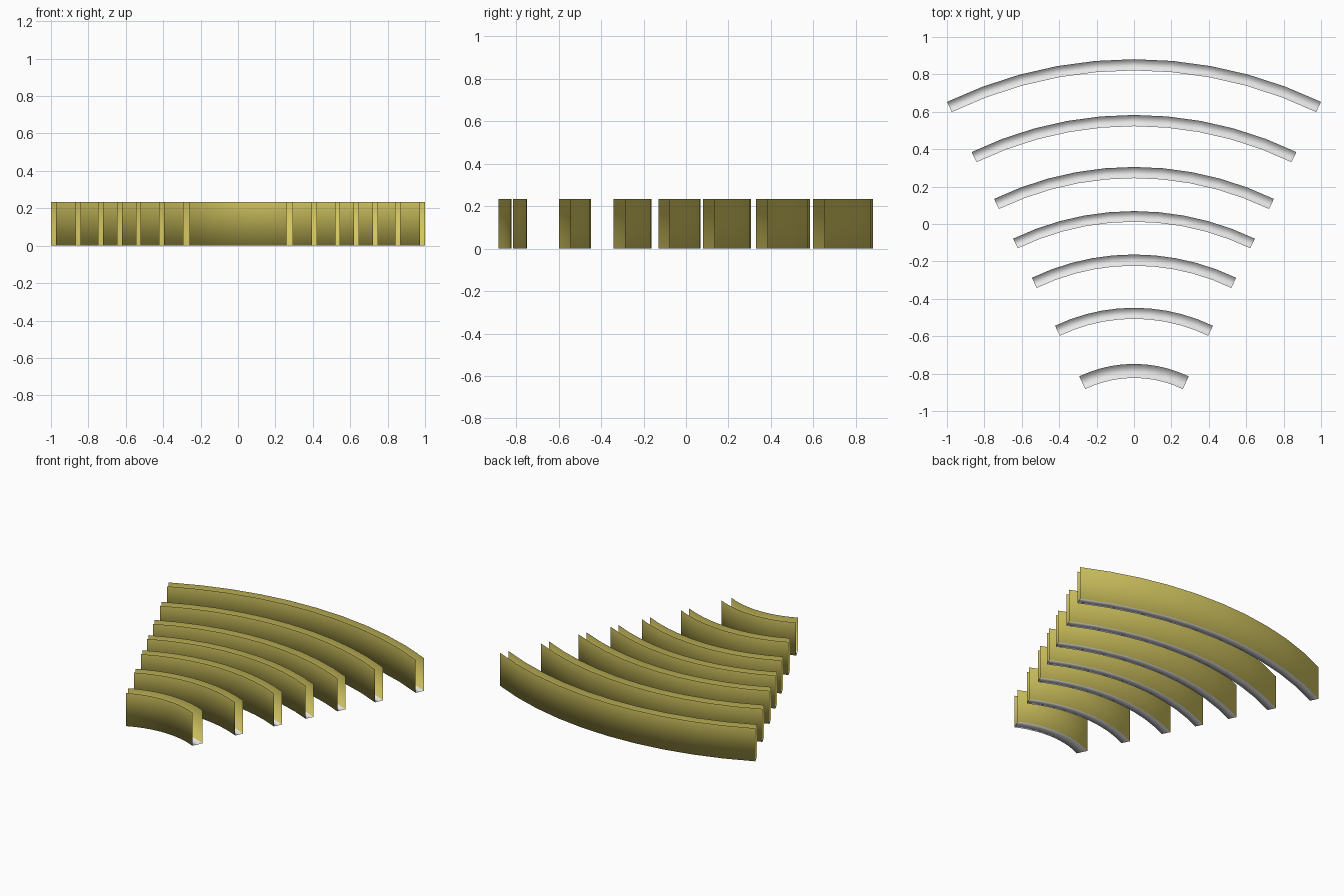
import bpy
import bmesh
from math import sin, cos, pi

cube = bpy.data.objects.get("Cube")
if cube:
    bpy.data.objects.remove(cube, do_unlink=True)


def make_material(name, rgb):
    mat = bpy.data.materials.new(name)
    mat.use_nodes = True
    color = (*rgb, 1.0)
    mat.diffuse_color = color
    mat.node_tree.nodes["Principled BSDF"].inputs["Base Color"].default_value = color
    return mat


wall_mat = make_material("olive_yellow", (0.66, 0.57, 0.12))
floor_mat = make_material("pale_grey", (0.8, 0.8, 0.8))

HEIGHT = 0.234
HALF_ANGLE = pi / 7
SEGMENTS = 10


def curved_channel(name, radius, back_y, width):
    """Thin U-shaped channel, open at the top and both ends, swept along an arc."""
    # Section runs down the outer wall, across the floor and up the inner wall
    inner = radius - width
    section = [(radius, HEIGHT), (radius, 0), (inner, 0), (inner, HEIGHT)]
    centre_y = back_y - radius
    bm = bmesh.new()
    rings = []
    for i in range(SEGMENTS + 1):
        t = HALF_ANGLE * (2 * i / SEGMENTS - 1)
        rings.append([bm.verts.new((r * sin(t), centre_y + r * cos(t), z))
                      for r, z in section])
    for a, b in zip(rings, rings[1:]):
        for k in range(3):
            face = bm.faces.new((a[k], b[k], b[k + 1], a[k + 1]))
            face.material_index = 1 if k == 1 else 0
            face.smooth = True
    mesh = bpy.data.meshes.new(name)
    bm.to_mesh(mesh)
    bm.free()
    mesh.materials.append(wall_mat)
    mesh.materials.append(floor_mat)
    obj = bpy.data.objects.new(name, mesh)
    bpy.context.collection.objects.link(obj)
    return obj


# Rows from front to back: half span, rearmost y, channel width
ROWS = [
    (0.293, -0.748, 0.075),
    (0.422, -0.448, 0.059),
    (0.546, -0.163, 0.060),
    (0.646, 0.069, 0.057),
    (0.748, 0.305, 0.060),
    (0.868, 0.583, 0.060),
    (1.000, 0.881, 0.060),
]
for n, (half_span, back_y, width) in enumerate(ROWS, 1):
    curved_channel(f"curved_row_{n}", half_span / sin(HALF_ANGLE), back_y, width)
